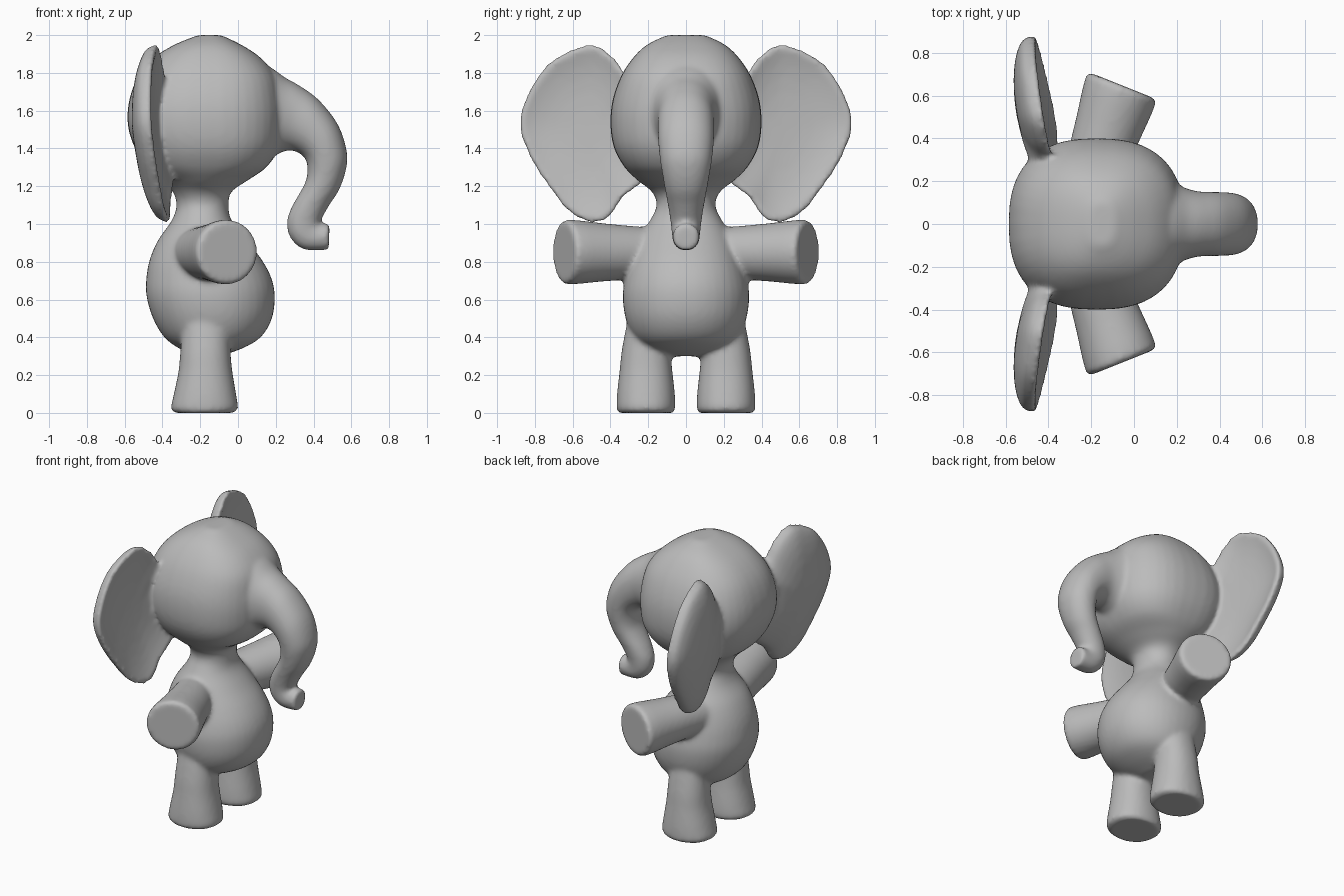
import bpy, bmesh, math
from mathutils import Vector

cube = bpy.data.objects.get("Cube")
if cube:
    bpy.data.objects.remove(cube)

grey = bpy.data.materials.new("soft_grey")
grey.use_nodes = True
GREY = (0.5, 0.5, 0.5, 1)
grey.diffuse_color = GREY
grey.node_tree.nodes["Principled BSDF"].inputs["Base Color"].default_value = GREY


def spline(rows, steps=4):
    """Catmull-Rom through rows of numbers."""
    out = []
    for i in range(len(rows) - 1):
        p, q = rows[max(i - 1, 0)], rows[i]
        r, s = rows[i + 1], rows[min(i + 2, len(rows) - 1)]
        for k in range(steps):
            t = k / steps
            out.append([b + t * ((c - a) / 2 + t * (a - 2.5 * b + 2 * c - d / 2
                        + t * (1.5 * (b - c) + (d - a) / 2)))
                        for a, b, c, d in zip(p, q, r, s)])
    return out + [list(rows[-1])]


def skin_rings(bm, rings):
    """Bridge closed rings of points and cap both ends."""
    loops = [[bm.verts.new(p) for p in ring] for ring in rings]
    n = len(loops[0])
    for a, b in zip(loops, loops[1:]):
        for i in range(n):
            j = (i + 1) % n
            bm.faces.new((a[i], a[j], b[j], b[i]))
    for end in (loops[0], loops[-1]):
        bm.faces.new(end)


def loft(bm, rows, y=0, n=40):
    """Rows: front x, z, back x, z, half width in y, squareness."""
    rings = []
    for fx, fz, bx, bz, w, power in spline(rows):
        mid = Vector(((fx + bx) / 2, y, (fz + bz) / 2))
        u, v = Vector(((fx - bx) / 2, 0, (fz - bz) / 2)), Vector((0, w, 0))
        ring = []
        for i in range(n):
            c, s = math.cos(math.tau * i / n), math.sin(math.tau * i / n)
            e = 2 / power
            ring.append(mid + u * math.copysign(abs(c) ** e, c)
                        + v * math.copysign(abs(s) ** e, s))
        rings.append(ring)
    skin_rings(bm, rings)


bm = bmesh.new()

# Belly, neck and head: one vertical loft of (z, front x, back x, half width)
torso = [
    (0.30, -0.10, -0.22, 0.08), (0.34, 0.02, -0.31, 0.20), (0.40, 0.12, -0.39, 0.275),
    (0.50, 0.18, -0.45, 0.32), (0.62, 0.195, -0.485, 0.335), (0.72, 0.175, -0.485, 0.32),
    (0.82, 0.12, -0.465, 0.29), (0.92, 0.04, -0.42, 0.25), (1.02, -0.035, -0.35, 0.19),
    (1.10, -0.05, -0.325, 0.155), (1.17, -0.035, -0.345, 0.18), (1.23, 0.05, -0.40, 0.255),
    (1.30, 0.15, -0.48, 0.325), (1.40, 0.215, -0.545, 0.38), (1.52, 0.235, -0.583, 0.40),
    (1.65, 0.23, -0.577, 0.39), (1.78, 0.20, -0.53, 0.345), (1.88, 0.12, -0.445, 0.28),
    (1.95, 0.015, -0.335, 0.205), (2.0, -0.09, -0.21, 0.10)]
loft(bm, [(f, z, b, z, w, 2.5 if z > 1.25 else 2.1) for z, f, b, w in torso])

# Trunk: curls down and forward to a flat tip
trunk = [
    (0.10, 1.86, 0.04, 1.28, 0.26), (0.18, 1.825, 0.15, 1.335, 0.205),
    (0.25, 1.775, 0.22, 1.375, 0.17), (0.33, 1.73, 0.275, 1.39, 0.152),
    (0.43, 1.655, 0.325, 1.375, 0.15), (0.53, 1.525, 0.36, 1.34, 0.147),
    (0.577, 1.38, 0.368, 1.29, 0.137), (0.57, 1.28, 0.36, 1.23, 0.124),
    (0.535, 1.18, 0.33, 1.17, 0.11), (0.49, 1.11, 0.29, 1.10, 0.097),
    (0.455, 1.05, 0.26, 1.02, 0.085), (0.435, 1.01, 0.275, 0.93, 0.077),
    (0.45, 1.0, 0.35, 0.865, 0.072), (0.485, 1.005, 0.48, 0.863, 0.07)]
loft(bm, [row + (2.15,) for row in trunk])

# Ear outline in (y, z), reaching into the head on its inner side
outline = [(0.19, 1.70), (0.295, 1.76), (0.37, 1.87), (0.48, 1.95), (0.60, 1.927),
           (0.73, 1.85), (0.835, 1.70), (0.884, 1.53), (0.825, 1.35), (0.715, 1.18),
           (0.615, 1.06), (0.50, 1.005), (0.405, 1.035), (0.33, 1.14), (0.20, 1.26),
           (0.17, 1.48), (0.19, 1.70)]
edge = spline(outline)[:-1]
centre = Vector((0.52, 1.50))


def ear_ring(t, depth, side):
    ring = []
    for p in edge:
        q = centre.lerp(Vector(p), t)
        rim = -0.335 - 0.16 * (q.x - 0.3) - 0.06 * (q.y - 1.2)
        ring.append((rim - depth, q.x * side, q.y))
    return ring


for side in (1, -1):
    # Ear: dished in front, rounded behind
    scales = (0.04, 0.25, 0.45, 0.62, 0.76, 0.87, 0.95)
    front = [ear_ring(t, 0.06 * (1 - t ** 3), side) for t in scales]
    back = [ear_ring(t, 0.03 + 0.13 * math.sqrt(1 - t * t), side) for t in scales]
    skin_rings(bm, front + [ear_ring(1, 0.018, side)] + back[::-1])

    # Leg with a slightly flared, flat foot
    leg = [
        (-0.03, 0.0, -0.33, 0.0, 0.145), (0.0, 0.02, -0.355, 0.02, 0.155),
        (-0.01, 0.10, -0.34, 0.10, 0.153), (-0.03, 0.22, -0.315, 0.22, 0.14),
        (-0.04, 0.33, -0.305, 0.33, 0.128), (-0.05, 0.48, -0.29, 0.48, 0.10)]
    loft(bm, [row + (2.2,) for row in leg], y=0.212 * side)

    # Arm: tube reaching sideways and forward, cut square at the end
    root, tip = Vector((-0.22, 0.15 * side, 0.847)), Vector((-0.055, 0.647 * side, 0.852))
    across = Vector((0.95, -0.38 * side, 0))
    rings = []
    for t, r in ((0, 0.132), (0.3, 0.142), (0.6, 0.155), (0.85, 0.169), (0.97, 0.172), (1.0, 0.158)):
        c = root.lerp(tip, t)
        rings.append([c + r * (across * math.cos(math.tau * i / 32)
                               + Vector((0, 0, math.sin(math.tau * i / 32)))) for i in range(32)])
    skin_rings(bm, rings)

# Blend all parts into one soft skin
bmesh.ops.recalc_face_normals(bm, faces=bm.faces)
mesh = bpy.data.meshes.new("elephant_skin")
bm.to_mesh(mesh)
bm.free()
mesh.materials.append(grey)
skin = bpy.data.objects.new("elephant_skin", mesh)
bpy.context.collection.objects.link(skin)
remesh = skin.modifiers.new("blend", 'REMESH')
remesh.mode = 'VOXEL'
remesh.voxel_size = 0.014
remesh.use_smooth_shade = True
soften = skin.modifiers.new("soften", 'SMOOTH')
soften.factor, soften.iterations = 0.5, 8
